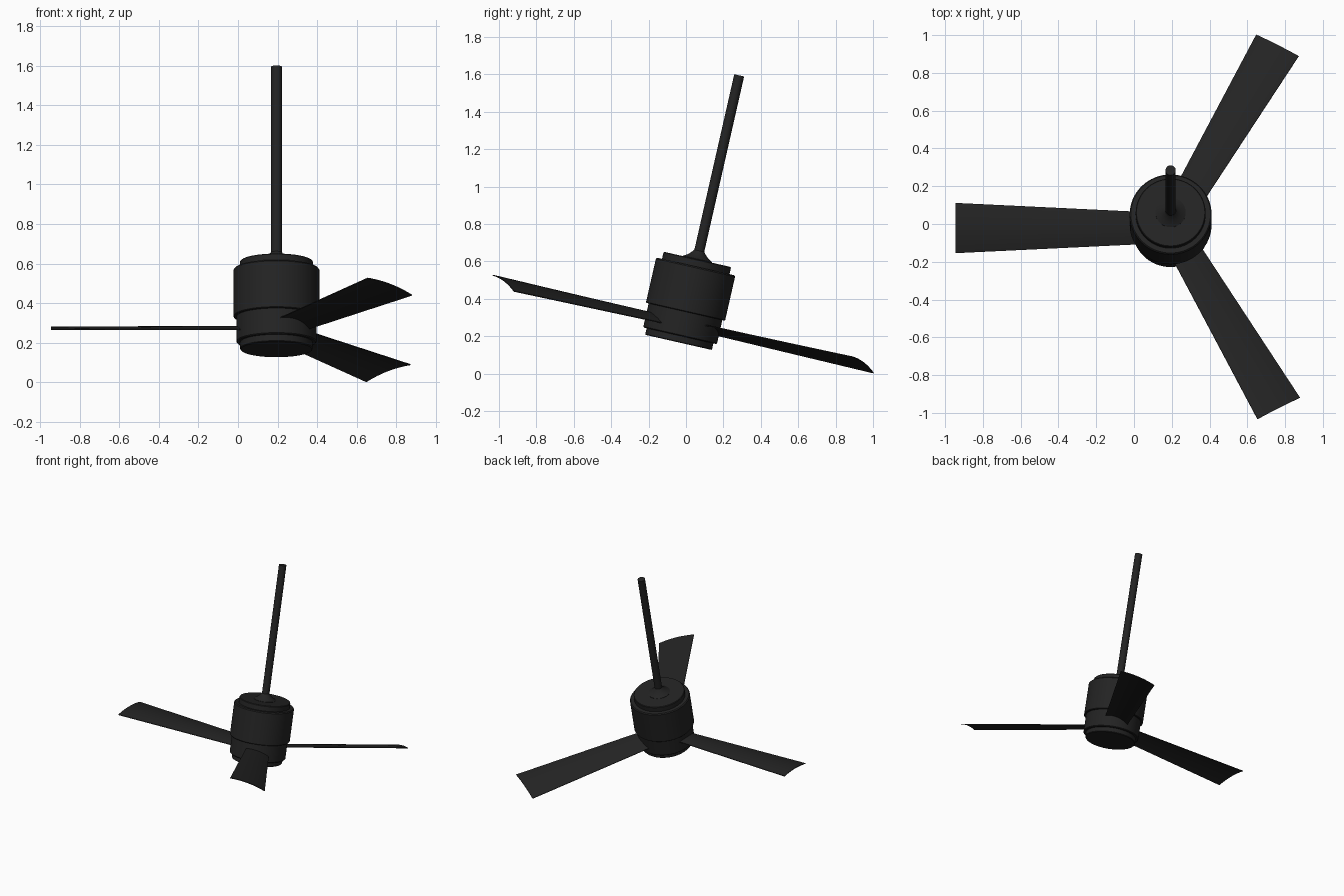
import bpy, bmesh, math
from mathutils import Matrix

if "Cube" in bpy.data.objects:
    bpy.data.objects.remove(bpy.data.objects["Cube"])

TILT = math.radians(12.8)
FRAME = Matrix.Translation((0.194, -0.04, 0.167)) @ Matrix.Rotation(-TILT, 4, 'X')

black = bpy.data.materials.new("matte_black")
black.diffuse_color = (0.017, 0.017, 0.017, 1)
black.use_nodes = True
black.node_tree.nodes["Principled BSDF"].inputs["Base Color"].default_value = black.diffuse_color


def finish(name, bm, local=Matrix.Identity(4)):
    bmesh.ops.recalc_face_normals(bm, faces=bm.faces)
    bm.transform(FRAME @ local)
    mesh = bpy.data.meshes.new(name)
    bm.to_mesh(mesh)
    bm.free()
    mesh.materials.append(black)
    ob = bpy.data.objects.new(name, mesh)
    bpy.context.collection.objects.link(ob)
    bpy.ops.object.select_all(action='DESELECT')
    ob.select_set(True)
    bpy.context.view_layer.objects.active = ob
    bpy.ops.object.shade_smooth_by_angle(angle=math.radians(30))
    return ob


def lathe(name, profile, sides=64):
    """Revolve (radius, height) points into a closed solid."""
    bm = bmesh.new()
    rings = [[bm.verts.new((r * math.cos(2 * math.pi * i / sides),
                            r * math.sin(2 * math.pi * i / sides), h))
              for i in range(sides)] for r, h in profile]
    for a, b in zip(rings, rings[1:]):
        for i in range(sides):
            j = (i + 1) % sides
            bm.faces.new((a[i], a[j], b[j], b[i]))
    bm.faces.new(rings[0][::-1])
    bm.faces.new(rings[-1])
    return finish(name, bm)


# Motor body: base plate, blade hub, main drum and top cap
lathe("base_plate", [(0.179, 0.0), (0.183, 0.004), (0.183, 0.045)])
lathe("blade_hub", [(0.197, 0.036), (0.202, 0.041), (0.202, 0.18)])
lathe("motor_drum", [(0.213, 0.168), (0.217, 0.172), (0.217, 0.409), (0.211, 0.416)])
lathe("top_cap", [(0.185, 0.41), (0.185, 0.451), (0.181, 0.455)])

# Hanging rod and its flared collar
lathe("rod_collar", [(0.08, 0.45), (0.08, 0.457), (0.055, 0.472), (0.035, 0.492), (0.028, 0.502)], 32)
lathe("down_rod", [(0.027, 0.45), (0.027, 1.464)], 32)


def blade(name, angle):
    """Thin cambered blade, wider at the tip, pitched like a propeller."""
    bm = bmesh.new()
    n, thick = 12, 0.005
    loops = []
    for x, half, camber in ((0.10, 0.083, 0.017), (1.138, 0.133, 0.013)):
        pts = [(-1 + 2 * i / n) for i in range(n + 1)]
        top = [(x, half * s + 0.004, camber * (1 - s * s) + thick / 2) for s in pts]
        low = [(x, y, z - thick) for _, y, z in reversed(top)]
        loops.append([bm.verts.new(p) for p in top + low])
    a, b = loops
    for i in range(len(a)):
        j = (i + 1) % len(a)
        bm.faces.new((a[i], a[j], b[j], b[i]))
    for lp in loops:                       # end strips
        for i in range(n):
            bm.faces.new((lp[i], lp[i + 1], lp[-2 - i], lp[-1 - i]))
    place = (Matrix.Translation((0, 0, 0.102)) @ Matrix.Rotation(math.radians(angle), 4, 'Z')
             @ Matrix.Rotation(-TILT, 4, 'X'))
    return finish(name, bm, place)


# Three blades
for k, ang in enumerate((60, 180, 300)):
    blade(f"blade_{k + 1}", ang)
